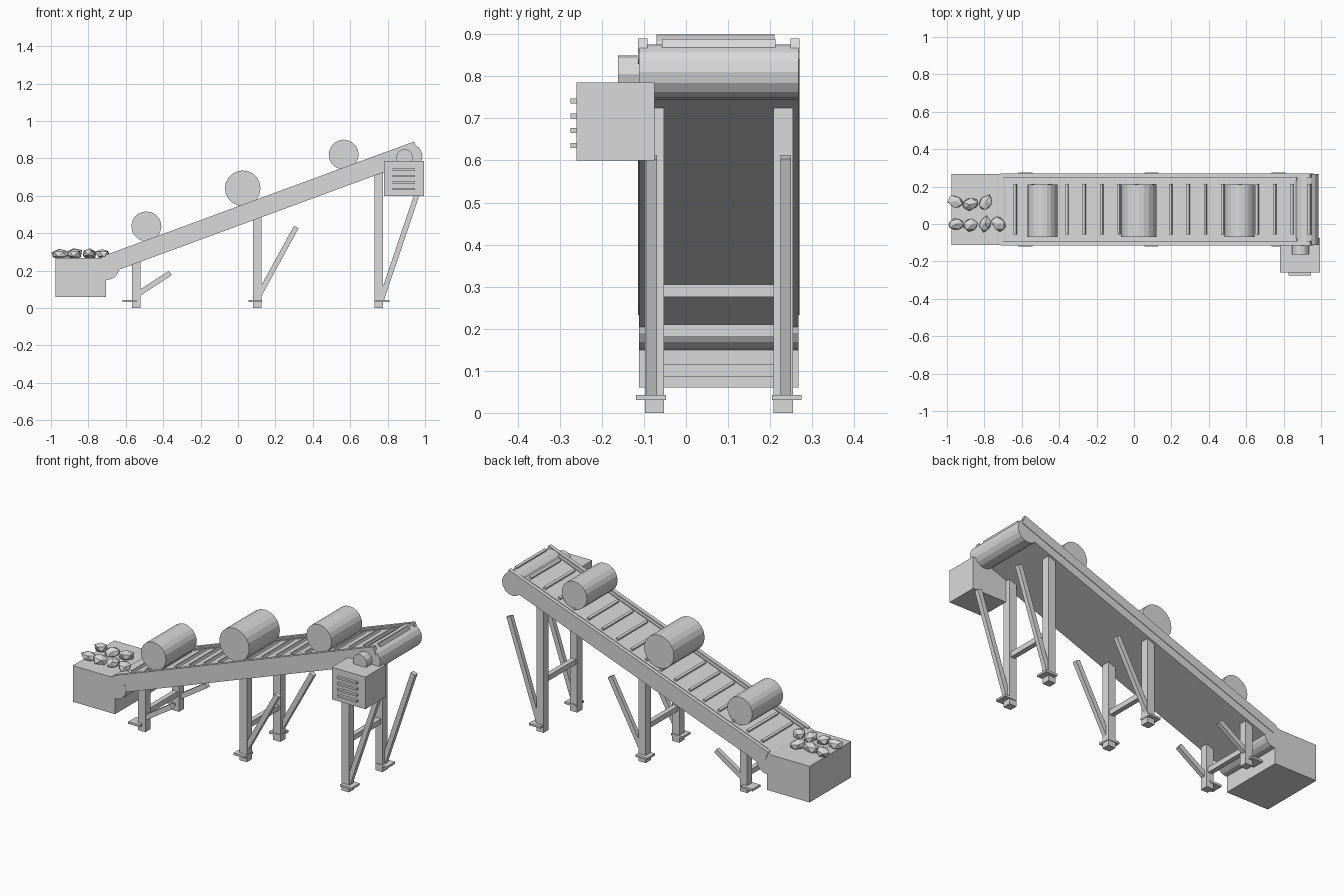
import bpy, bmesh, math, random
from mathutils import Matrix, Vector

random.seed(4)
if "Cube" in bpy.data.objects:
    bpy.data.objects.remove(bpy.data.objects["Cube"], do_unlink=True)

# One plain grey for everything
GREY = (0.7, 0.7, 0.7, 1)
mat = bpy.data.materials.new("light grey")
mat.use_nodes = True
mat.diffuse_color = GREY
mat.node_tree.nodes["Principled BSDF"].inputs["Base Color"].default_value = GREY

MID = 0.078                      # centre line of the conveyor in y
SLOPE = math.radians(20.2)
INCLINE = Matrix.Translation((0, MID, 0.472)) @ Matrix.Rotation(-SLOPE, 4, "Y")


def finish(name, bm, matrix=Matrix()):
    bmesh.ops.transform(bm, matrix=matrix, verts=bm.verts)
    bmesh.ops.recalc_face_normals(bm, faces=bm.faces)
    mesh = bpy.data.meshes.new(name)
    bm.to_mesh(mesh)
    bm.free()
    mesh.materials.append(mat)
    obj = bpy.data.objects.new(name, mesh)
    bpy.context.collection.objects.link(obj)
    return obj


def box(name, x, y, z, matrix=Matrix()):
    """Box from (low, high) ranges."""
    bm = bmesh.new()
    bmesh.ops.create_cube(bm, size=1)
    for v in bm.verts:
        v.co = [r[0] if c < 0 else r[1] for c, r in zip(v.co, (x, y, z))]
    return finish(name, bm, matrix)


def drum(name, x, z, radius, y, sides):
    """Cylinder lying along y."""
    bm = bmesh.new()
    bmesh.ops.create_cone(bm, cap_ends=True, segments=sides, radius1=radius,
                          radius2=radius, depth=y[1] - y[0])
    place = Matrix.Translation((x, sum(y) / 2, z)) @ Matrix.Rotation(math.pi / 2, 4, "X")
    return finish(name, bm, place)


def strut(name, start, end, y, thick):
    """Square bar between two points of the xz plane."""
    a, b = Vector((start[0], 0, start[1])), Vector((end[0], 0, end[1]))
    d = b - a
    place = Matrix.Translation(a) @ Matrix.Rotation(-math.atan2(d.z, d.x), 4, "Y")
    return box(name, (0, d.length), y, (-thick / 2, thick / 2), place)


def along(x):
    return x / math.cos(SLOPE)


# Inclined bed with a roller at each end
WIDTH = (-0.112, 0.267)
HALF = 0.189
box("conveyor_bed", (along(-0.69), along(0.91)), (-HALF, HALF), (-0.031, 0.053), INCLINE)
drum("tail_roller", -0.70, 0.214, 0.064, WIDTH, 16)
drum("head_roller", 0.92, 0.81, 0.066, WIDTH, 16)

# Edge rails and inner lips on both sides
for side, label in ((-1, "right"), (1, "left")):
    def span(a, b):
        return tuple(sorted((side * a, side * b)))
    box(label + "_rail", (along(-0.69), along(0.965)), span(0.17, 0.192), (0.015, 0.067), INCLINE)
    box(label + "_lip", (along(-0.67), along(0.89)), span(0.155, 0.17), (0.04, 0.059), INCLINE)

# Raised slats across the belt
for i in range(18):
    u = along(-0.615 + i * 0.0925)
    box(f"slat_{i + 1}", (u - 0.007, u + 0.007), (-0.135, 0.135), (0.04, 0.066), INCLINE)

# Drums riding on the belt
for i, (x, z, r) in enumerate(((-0.49, 0.436, 0.08), (0.025, 0.64, 0.095), (0.565, 0.82, 0.08))):
    drum(f"cargo_drum_{i + 1}", x, z, r, (-0.07, 0.21), 20)

# Leg pairs: x, top, foot plate start, cross bar height, brace ends
LEGS = (
    (-0.545, 0.27, -0.617, 0.10, (-0.55, 0.065), (-0.362, 0.187)),
    (0.102, 0.50, 0.055, 0.195, (0.11, 0.065), (0.312, 0.433)),
    (0.753, 0.73, 0.735, 0.29, (0.765, 0.04), (0.957, 0.608)),
)
for i, (x, top, plate, bar, start, end) in enumerate(LEGS):
    n = i + 1
    for side, label in ((-1, "right"), (1, "left")):
        def across(a, b):
            return tuple(sorted((MID + side * a, MID + side * b)))
        box(f"{label}_leg_{n}", (x - 0.023, x + 0.023), across(0.13, 0.176), (0, top))
        box(f"{label}_foot_plate_{n}", (plate, plate + 0.074), across(0.126, 0.197), (0.031, 0.043))
        strut(f"{label}_brace_{n}", start, end, across(0.147, 0.172), 0.028)
    box(f"cross_bar_{n}", (x - 0.014, x + 0.014), (MID - 0.135, MID + 0.135), (bar - 0.015, bar + 0.015))

# Control box with raised bars, and the drive motor
box("control_box", (0.78, 0.995), (-0.26, -0.075), (0.60, 0.785))
for i in range(4):
    z = 0.636 + i * 0.035
    box(f"control_bar_{i + 1}", (0.825, 0.947), (-0.275, -0.255), (z - 0.006, z + 0.006))
drum("drive_motor", 0.89, 0.805, 0.045, (-0.162, -0.1), 12)

# Loading box at the low end
box("loading_box", (-0.975, -0.705), WIDTH, (0.06, 0.268))

# Faceted stones lying on the loading box
STONES = ((-0.955, 0.12, -25), (-0.875, 0.105, 10), (-0.795, 0.115, 60), (-0.95, 0, 0),
          (-0.875, -0.005, 15), (-0.795, 0, 80), (-0.725, 0, -50))
for i, (x, y, turn) in enumerate(STONES):
    bm = bmesh.new()
    bmesh.ops.create_icosphere(bm, subdivisions=1, radius=1)
    for v in bm.verts:
        v.co *= random.uniform(0.85, 1.1)
    place = (Matrix.Translation((x, y, 0.288)) @ Matrix.Rotation(math.radians(turn), 4, "Z")
             @ Matrix.Rotation(random.uniform(-0.2, 0.2), 4, "Y")
             @ Matrix.Diagonal((0.048, 0.036, 0.03, 1)))
    finish(f"stone_{i + 1}", bm, place)
